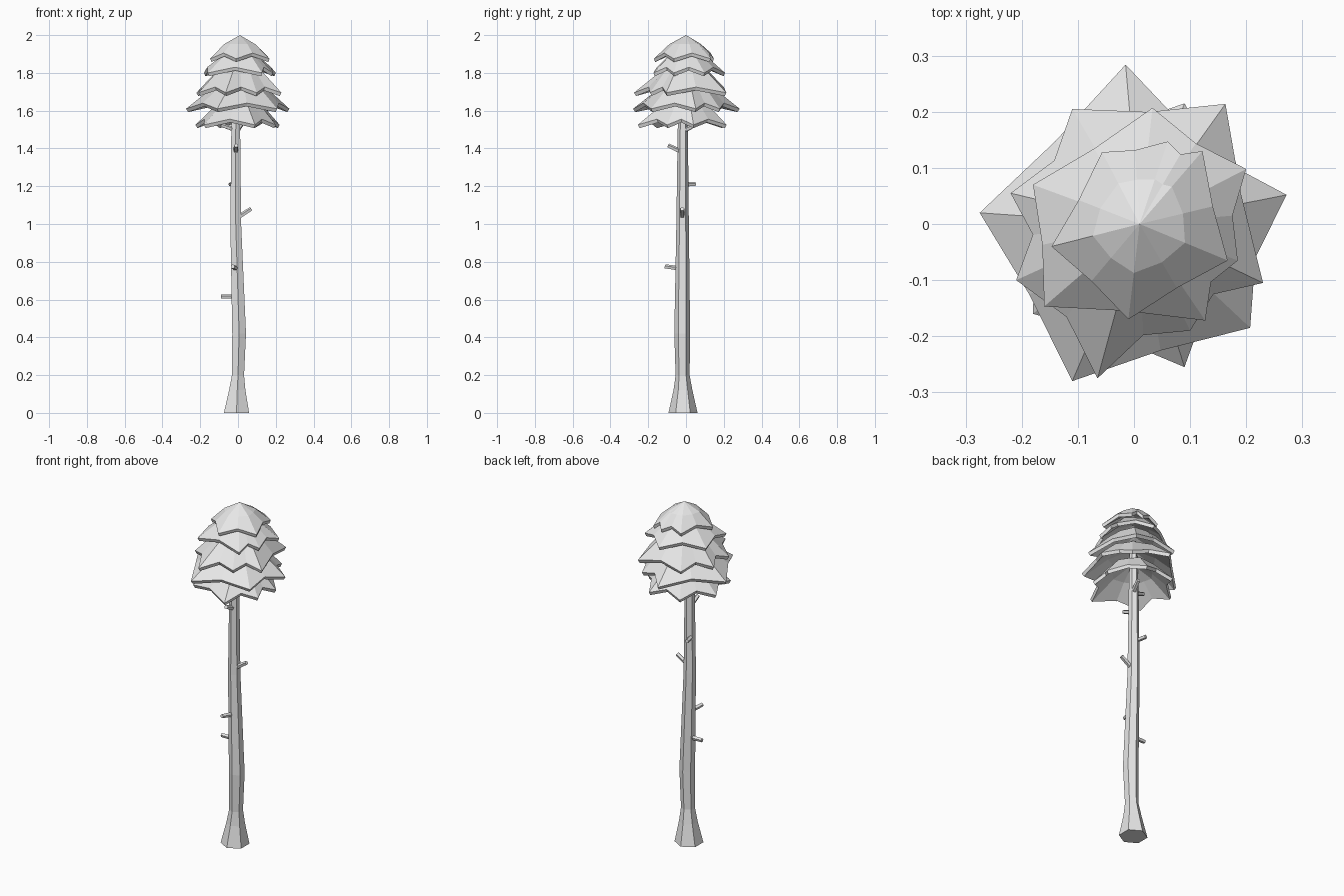
import bpy, bmesh, math
from mathutils import Vector

cube = bpy.data.objects.get("Cube")
if cube:
    bpy.data.objects.remove(cube, do_unlink=True)

grey = bpy.data.materials.new("light_grey")
grey.use_nodes = True
colour = (0.8, 0.8, 0.8, 1)
grey.diffuse_color = colour
grey.node_tree.nodes["Principled BSDF"].inputs["Base Color"].default_value = colour


def finish(name, bm):
    bmesh.ops.recalc_face_normals(bm, faces=bm.faces)
    mesh = bpy.data.meshes.new(name)
    bm.to_mesh(mesh)
    bm.free()
    mesh.materials.append(grey)
    obj = bpy.data.objects.new(name, mesh)
    bpy.context.collection.objects.link(obj)
    return obj


def bridge(bm, low, high):
    """Join two rings of equal length; a single-vertex ring makes a fan."""
    n = max(len(low), len(high))
    for i in range(n):
        j = (i + 1) % n
        if len(high) == 1:
            bm.faces.new((low[i], low[j], high[0]))
        else:
            bm.faces.new((low[i], low[j], high[j], high[i]))


# Trunk: six-sided rings along a slightly bent path (x, y, z, radius)
def build_trunk():
    path = [(-.008, -.016, 0, .077), (-.004, -.016, .12, .05),
            (0, -.018, .2, .037), (.006, -.02, .42, .042),
            (-.012, -.018, 1, .033), (-.012, -.017, 1.5, .027),
            (0, -.005, 1.8, .018)]
    bm = bmesh.new()
    rings = []
    for x, y, z, r in path:
        angles = [math.pi / 2 + math.tau * k / 6 for k in range(6)]
        rings.append([bm.verts.new((x + r * math.cos(a), y + r * math.sin(a), z))
                      for a in angles])
    for low, high in zip(rings, rings[1:]):
        bridge(bm, low, high)
    bm.faces.new(rings[0])
    bm.faces.new(rings[-1])
    finish("trunk", bm)


# Broken branch stubs: short five-sided pegs
def build_stub(name, start, end, radius=.013):
    start, end = Vector(start), Vector(end)
    axis = end - start
    bm = bmesh.new()
    bmesh.ops.create_cone(bm, cap_ends=True, segments=5, radius1=radius,
                          radius2=radius * .9, depth=axis.length)
    obj = finish(name, bm)
    obj.location = (start + end) / 2
    obj.rotation_euler = axis.to_track_quat('Z', 'Y').to_euler()


# Foliage tier: jagged drooping shell with pointed tips and raised notches
def build_tier(name, tips, tip_z, apex_z, notch=.8, thick=.022):
    centre = Vector((.01, 0))
    tips = sorted((Vector(t) - centre for t in tips),
                  key=lambda v: math.atan2(v.y, v.x))
    rim = []
    for i, tip in enumerate(tips):
        following = tips[(i + 1) % len(tips)]
        rim.append((tip, tip_z))
        mid = tip + following
        reach = min((tip.length + following.length) / 2 * notch,
                    mid.length / 2 * .97)
        rim.append((mid.normalized() * reach, tip_z + .03))

    bm = bmesh.new()

    def ring(scale, lift, even=0):
        mean = sum(v.length for v, z in rim) / len(rim)
        out = []
        for v, z in rim:
            r = v.length * (1 - even) + mean * even
            p = centre + v.normalized() * r * scale
            h = z + lift if even == 0 else tip_z + lift
            out.append(bm.verts.new((p.x, p.y, h)))
        return out

    height = apex_z - tip_z
    apex = [bm.verts.new((centre.x, centre.y, apex_z))]
    hollow = [bm.verts.new((centre.x, centre.y, apex_z - thick * 2))]
    shoulder = ring(.56, height * .62, .6)
    edge = ring(1, 0)
    lip = ring(.96, -thick * .8)
    inside = ring(.52, height * .62 - thick * 1.4, .6)
    for low, high in ((edge, shoulder), (shoulder, apex), (lip, edge),
                      (lip, inside), (inside, hollow)):
        bridge(bm, low, high)
    finish(name, bm)


build_trunk()

stubs = [((.0, -.02, 1.035), (.07, -.02, 1.08)),
         ((-.02, -.02, .615), (-.09, -.022, .615)),
         ((-.012, -.03, 1.385), (-.01, -.095, 1.415)),
         ((-.03, 0, 1.21), (-.04, .05, 1.21)),
         ((-.01, -.04, .765), (-.028, -.11, .775)),
         ((-.02, -.02, 1.5), (-.09, -.03, 1.525)),
         ((0, 0, 1.5), (.02, .06, 1.53))]
for i, (start, end) in enumerate(stubs):
    build_stub(f"branch_stub_{i + 1}", start, end)

build_tier("foliage_top",
           [(-.01, -.17), (.167, -.065), (.122, .13), (.06, .147),
            (-.057, .128), (-.147, -.04)], 1.875, 2, .88)
build_tier("foliage_upper",
           [(.185, -.065), (.2, .098), (.033, .207), (-.18, .07),
            (-.16, -.147), (.127, -.172)], 1.8, 1.94, .83)
build_tier("foliage_middle",
           [(-.065, -.275), (.163, .214), (.23, -.105), (-.22, .055),
            (-.11, .205), (-.21, -.1), (.1, -.19)], 1.695, 1.88)
build_tier("foliage_lower",
           [(-.275, .02), (-.015, .284), (.272, .052), (.207, -.185),
            (-.11, -.28), (.16, .18)], 1.61, 1.79)
build_tier("foliage_bottom",
           [(.09, -.255), (-.18, -.16), (-.225, .04), (-.1, .2),
            (.09, .215), (.22, .04), (.2, -.1)], 1.525, 1.7)
